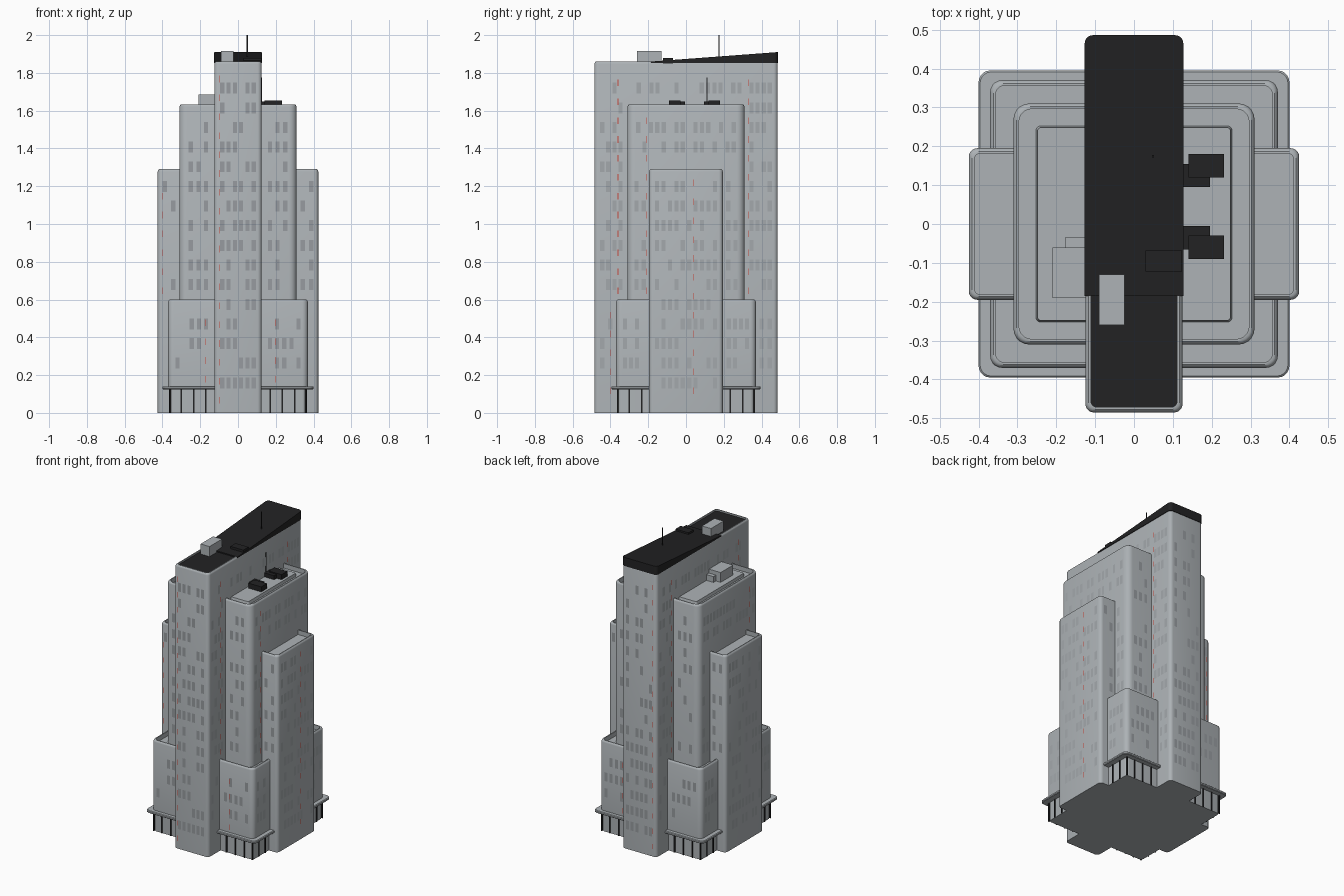
import bpy, bmesh, math, random

if "Cube" in bpy.data.objects:
    bpy.data.objects.remove(bpy.data.objects["Cube"])

random.seed(4)


def material(name, rgb):
    m = bpy.data.materials.new(name)
    m.diffuse_color = (*rgb, 1)
    m.use_nodes = True
    m.node_tree.nodes["Principled BSDF"].inputs["Base Color"].default_value = m.diffuse_color
    return m


WALL = material("pale_grey_wall", (0.42, 0.45, 0.47))
WINDOW = material("grey_window", (0.31, 0.33, 0.35))
SIDE_WINDOW = material("faint_window", (0.37, 0.395, 0.415))
BLACK = material("black_roof", (0.016, 0.016, 0.017))
RED = material("red_line", (0.6, 0.06, 0.04))


def finish(name, bm, mat, smooth=False):
    me = bpy.data.meshes.new(name)
    bm.to_mesh(me)
    bm.free()
    ob = bpy.data.objects.new(name, me)
    bpy.context.collection.objects.link(ob)
    me.materials.append(mat)
    if smooth:
        bpy.ops.object.select_all(action='DESELECT')
        ob.select_set(True)
        bpy.context.view_layer.objects.active = ob
        bpy.ops.object.shade_smooth_by_angle(angle=math.radians(35))
    return ob


def outline(hx, hy, r, n=5):
    """Rounded rectangle, counter-clockwise."""
    pts = []
    for k, (sx, sy) in enumerate([(1, 1), (-1, 1), (-1, -1), (1, -1)]):
        for i in range(n + 1):
            a = math.pi / 2 * (k + i / n)
            pts.append((sx * (hx - r) + r * math.cos(a), sy * (hy - r) + r * math.sin(a)))
    return pts


def tower(name, hx, hy, r, steps, mat=WALL):
    """Stack rounded outlines; steps are (inset, height) pairs."""
    bm = bmesh.new()
    rings = []
    for inset, z in steps:
        pts = outline(hx - inset, hy - inset, max(r - inset * 0.5, 0.004))
        rings.append([bm.verts.new((x, y, z)) for x, y in pts])
    for a, b in zip(rings, rings[1:]):
        for i in range(len(a)):
            j = (i + 1) % len(a)
            bm.faces.new((a[i], a[j], b[j], b[i]))
    bm.faces.new(rings[0][::-1])
    bm.faces.new(rings[-1])
    return finish(name, bm, mat, True)


def box(name, x0, x1, y0, y1, z0, z1, mat):
    bm = bmesh.new()
    bmesh.ops.create_cube(bm, size=1)
    for v in bm.verts:
        v.co = ((x0 + x1) / 2 + v.co.x * (x1 - x0), (y0 + y1) / 2 + v.co.y * (y1 - y0),
                (z0 + z1) / 2 + v.co.z * (z1 - z0))
    return finish(name, bm, mat)


def parapet(h, z0=0.0, depth=0.03):
    return [(0, z0), (0, h - 0.012), (0.003, h - 0.004), (0.008, h), (0.014, h), (0.014, h - depth)]


# Main volumes, each with a rounded parapet and sunken roof
tower("tall_slab", 0.125, 0.485, 0.022, parapet(1.86))
tower("middle_tower", 0.31, 0.31, 0.04,
      parapet(1.633) + [(0.058, 1.603), (0.062, 1.622), (0.075, 1.622)])
tower("side_wings", 0.425, 0.195, 0.022, parapet(1.29))
tower("lower_block", 0.37, 0.37, 0.03, parapet(0.60, 0.13))
tower("canopy", 0.40, 0.395, 0.03, [(0.004, 0.124), (0, 0.128), (0, 0.137), (0.004, 0.141)])
tower("shopfront", 0.36, 0.36, 0.02, [(0, 0), (0, 0.13)])

# Black roof: flat deck at the front, rising wedge to the back
box("roof_deck", -0.112, 0.112, -0.472, -0.17, 1.83, 1.85, BLACK)
bm = bmesh.new()
plan = [(x, y) for x, y in outline(0.127, 0.486, 0.022) if y > 0]
plan += [(-0.127, -0.185), (0.127, -0.185)]
low = [bm.verts.new((x, y, 1.853)) for x, y in plan]
top = [bm.verts.new((x, y, max(1.863, 1.862 + (y + 0.1) / 0.586 * 0.048) if y > -0.1 else 1.862))
       for x, y in plan]
# the ridge-free slope starts at the front edge of the wedge
for v in top:
    v.co.z = 1.860 + max(0, (v.co.y + 0.185) / 0.67) * 0.05
bm.faces.new(low[::-1])
bm.faces.new(top)
for i in range(len(plan)):
    j = (i + 1) % len(plan)
    bm.faces.new((low[i], low[j], top[j], top[i]))
finish("roof_wedge", bm, BLACK)

# Rooftop machinery and masts
box("slab_plant_room", -0.09, -0.025, -0.26, -0.13, 1.845, 1.916, WALL)
box("slab_vent", 0.03, 0.124, -0.122, -0.068, 1.85, 1.88, BLACK)
for s, c in ((1, 0.15), (-1, -0.06)):
    box("cooling_unit", 0.14, 0.232, c - 0.03, c + 0.03, 1.61, 1.655, BLACK)
    box("cooling_duct", 0.12, 0.196, c - s * 0.055, c + s * 0.005, 1.61, 1.648, BLACK)
box("west_plant_room", -0.21, -0.12, -0.19, -0.06, 1.60, 1.686, WALL)
box("west_plant_annex", -0.176, -0.12, -0.07, -0.034, 1.60, 1.66, WALL)
box("roof_mast", 0.046, 0.052, 0.171, 0.177, 1.86, 2.0, BLACK)
box("side_mast", 0.123, 0.128, 0.109, 0.114, 1.61, 1.775, BLACK)

# Shopfront posts on all four corners
for sx in (-1, 1):
    for sy in (-1, 1):
        for u in (0.17, 0.235, 0.30, 0.358):
            x, y = sx * u, sy * 0.361
            box("front_post", x - 0.004, x + 0.004, y - 0.004, y + 0.004, 0, 0.125, BLACK)
        for u in (0.235, 0.30):
            x, y = sx * 0.361, sy * u
            box("side_post", x - 0.004, x + 0.004, y - 0.004, y + 0.004, 0, 0.125, BLACK)


def plate(bm, axis, s, d, u0, u1, z0, z1):
    """Thin flat panel just proud of a wall facing s along the axis."""
    d = s * (d + 0.0015)
    uz = [(u0, z0), (u1, z0), (u1, z1), (u0, z1)]
    if (axis == 'x') != (s > 0):
        uz.reverse()
    bm.faces.new([bm.verts.new((d, u, z) if axis == 'x' else (u, d, z)) for u, z in uz])


# Window areas: axis, wall distance, u range, z range, repeat on the mirrored side
areas = [
    ('y', 0.485, -0.10, 0.10, 0.10, 1.84, False), ('y', 0.31, 0.15, 0.27, 0.63, 1.59, True),
    ('y', 0.37, 0.15, 0.34, 0.16, 0.57, True), ('y', 0.195, 0.32, 0.41, 0.63, 1.27, True),
    ('x', 0.125, 0.33, 0.46, 0.63, 1.84, True), ('x', 0.125, 0.38, 0.465, 0.15, 0.60, True),
    ('x', 0.125, -0.30, 0.30, 1.66, 1.84, False), ('x', 0.31, 0.205, 0.28, 0.63, 1.30, True),
    ('x', 0.31, -0.27, 0.27, 1.31, 1.59, False), ('x', 0.425, -0.17, 0.17, 0.10, 1.27, False),
    ('x', 0.37, 0.21, 0.34, 0.16, 0.57, True)]
meshes = {'x': bmesh.new(), 'y': bmesh.new()}
for axis, d, u0, u1, z0, z1, mirrored in areas:
    for s in (-1, 1):
        for side in ((-1, 1) if mirrored else (1,)):
            for row in range(17):
                z = 0.13 + row * 0.104
                if z < z0 or z + 0.06 > z1:
                    continue
                n = int((u1 - u0) / 0.032)
                for i in range(n):
                    if random.random() < 0.6:
                        c = side * (u0 + (i + 0.5) * (u1 - u0) / n)
                        plate(meshes[axis], axis, s, d, c - 0.011, c + 0.011, z, z + 0.058)
finish("end_windows", meshes['y'], WINDOW)
finish("side_windows", meshes['x'], SIDE_WINDOW)

# Thin dashed red lines running up the walls
bm = bmesh.new()
for axis, d, u, z0, z1 in [('y', 0.485, -0.10, 0.05, 1.83), ('x', 0.125, -0.40, 0.1, 0.55),
                           ('x', 0.125, -0.36, 0.63, 1.83), ('x', 0.125, 0.33, 0.63, 1.83),
                           ('x', 0.425, 0.04, 0.1, 1.27), ('x', 0.31, -0.21, 0.63, 1.58),
                           ('y', 0.37, -0.17, 0.16, 0.56), ('y', 0.37, 0.20, 0.16, 0.56),
                           ('y', 0.195, -0.40, 0.63, 1.25)]:
    for s in (-1, 1):
        z = z0
        while z + 0.035 < z1:
            plate(bm, axis, s, d + 0.001, u - 0.0015, u + 0.0015, z, z + 0.035)
            z += 0.1
finish("red_dashes", bm, RED)
